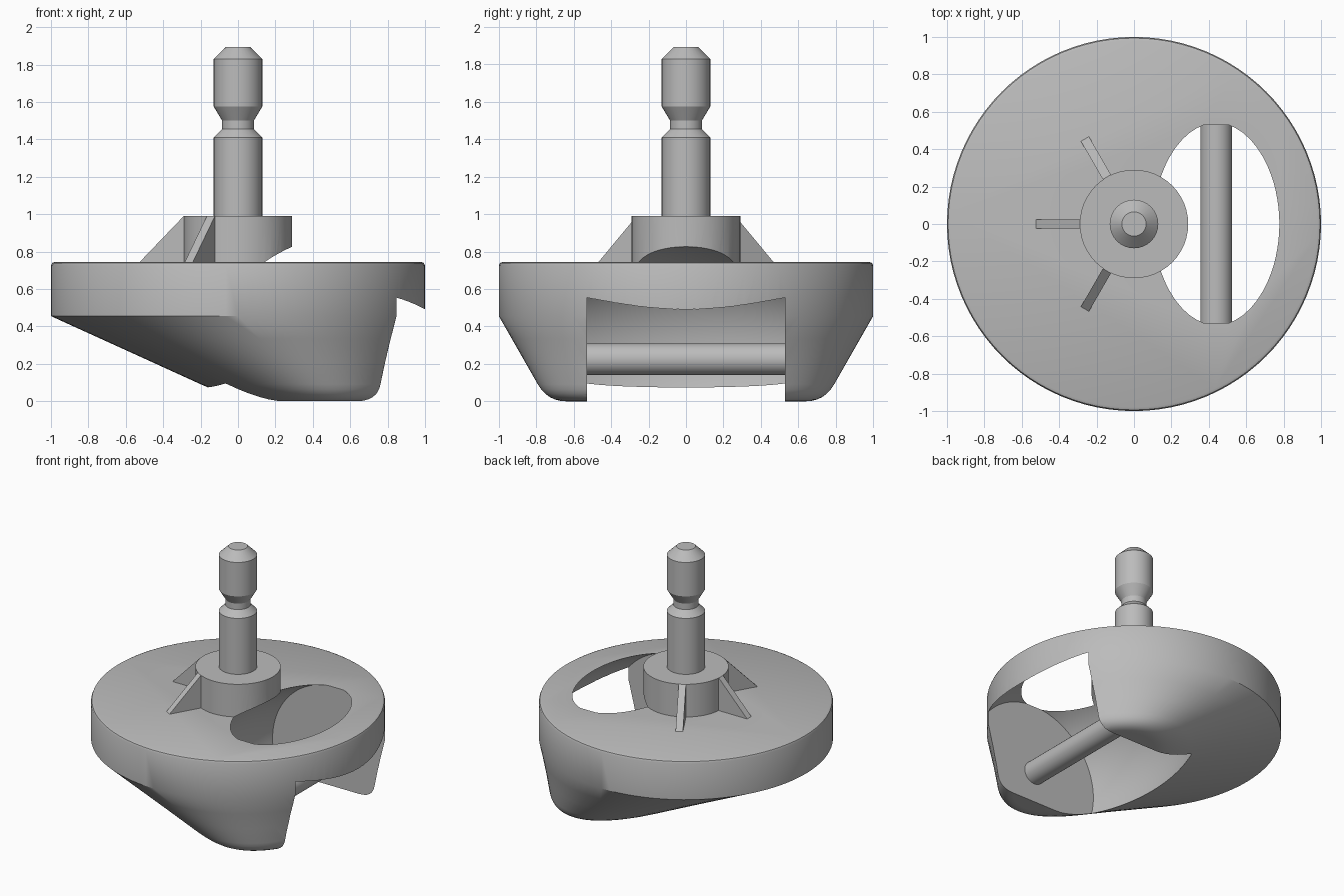
import bpy, bmesh
from math import sin, cos, pi, radians, sqrt
from mathutils import Matrix, Vector

cube = bpy.data.objects.get("Cube")
if cube:
    bpy.data.objects.remove(cube, do_unlink=True)

grey = bpy.data.materials.new("plain grey")
grey.use_nodes = True
GREY = (0.5, 0.5, 0.5, 1)
grey.diffuse_color = GREY
grey.node_tree.nodes["Principled BSDF"].inputs["Base Color"].default_value = GREY


def finish(bm, name):
    bmesh.ops.recalc_face_normals(bm, faces=bm.faces)
    mesh = bpy.data.meshes.new(name)
    bm.to_mesh(mesh)
    bm.free()
    mesh.materials.append(grey)
    obj = bpy.data.objects.new(name, mesh)
    bpy.context.collection.objects.link(obj)
    return obj


def loft(name, rings, matrix=Matrix()):
    """Skin a stack of equal-length point rings and cap both ends."""
    bm = bmesh.new()
    loops = [[bm.verts.new(matrix @ Vector(p)) for p in ring] for ring in rings]
    n = len(loops[0])
    for a, b in zip(loops, loops[1:]):
        for i in range(n):
            j = (i + 1) % n
            bm.faces.new((a[i], a[j], b[j], b[i]))
    bm.faces.new(loops[0])
    bm.faces.new(loops[-1])
    return finish(bm, name)


def ellipse(cx, a, b, z, n):
    return [(cx + a * cos(2 * pi * i / n), b * sin(2 * pi * i / n), z) for i in range(n)]


def turned(name, profile, n, matrix=Matrix()):
    return loft(name, [ellipse(0, r, r, z, n) for r, z in profile], matrix)


def shade(obj, angle=30):
    bpy.ops.object.select_all(action="DESELECT")
    obj.select_set(True)
    bpy.context.view_layer.objects.active = obj
    bpy.ops.object.shade_smooth_by_angle(angle=radians(angle))


def cut(obj, cutter):
    mod = obj.modifiers.new("Cut", "BOOLEAN")
    mod.operation, mod.solver, mod.object = "DIFFERENCE", "EXACT", cutter
    bpy.context.view_layer.objects.active = obj
    bpy.ops.object.modifier_apply(modifier=mod.name)


AXLE_X, AXLE_Z, SLOT = 0.44, 0.225, 0.53
RIM_Z, TOP_Z, HUB_Z = 0.455, 0.745, 0.99
SIDES = 96

# Body: round rim tapering to an offset oval foot with a rounded edge
rim = ellipse(0, 1, 1, RIM_Z, SIDES)
foot = ellipse(AXLE_X, 0.44, 0.74, 0, SIDES)
inner = ellipse(AXLE_X, 0.34, 0.64, 0, SIDES)
mix = lambda p, q, t: Vector(p).lerp(Vector(q), t)
wall = [mix(p, q, 0.8) for p, q in zip(rim, foot)]
rings = [ellipse(0, 0.98, 0.98, TOP_Z, SIDES),
         ellipse(0, 0.994, 0.994, TOP_Z - 0.006, SIDES),
         ellipse(0, 1, 1, TOP_Z - 0.02, SIDES), rim]
rings += [[mix(p, q, t) for p, q in zip(rim, wall)] for t in (0.33, 0.67)]
for k in range(7):
    t = k / 6
    rings.append([mix(mix(w, f, t), mix(f, i, t), t) for w, f, i in zip(wall, foot, inner)])
body = loft("body", rings)

# Hub on the top face
hub = turned("hub", [(0.29, TOP_Z - 0.01), (0.29, HUB_Z)], 48)

# Barrel-shaped wheel recess around the axle, cut from body and hub
along_y = Matrix.Translation((AXLE_X, 0, AXLE_Z)) @ Matrix.Rotation(pi / 2, 4, "X")
bulge, chord = 0.096, SLOT
arc = (chord ** 2 + bulge ** 2) / (2 * bulge)
barrel = []
for k in range(-12, 13):
    y = chord * k / 12
    barrel.append((0.62 - arc + sqrt(arc ** 2 - y ** 2), y))
recess = turned("recess_cutter", barrel, SIDES, along_y)
recess.hide_render = True
for part in (body, hub):
    cut(part, recess)
    shade(part)
bpy.data.objects.remove(recess, do_unlink=True)

# Axle across the recess
shade(turned("axle", [(0.085, -SLOT - 0.02), (0.085, SLOT + 0.02)], 32, along_y))

# Stem with a locking groove
stem = [(0.13, HUB_Z - 0.02), (0.13, 1.41), (0.085, 1.455), (0.085, 1.5),
        (0.13, 1.575), (0.13, 1.83), (0.065, 1.893)]
shade(turned("stem", stem, 32))

# Three triangular braces behind the hub
for k, angle in enumerate((120, 180, 240)):
    outline = [(0.26, TOP_Z - 0.01), (0.525, TOP_Z - 0.01), (0.525, TOP_Z), (0.29, HUB_Z), (0.26, HUB_Z)]
    sides = [[(r, y, z) for r, z in outline] for y in (-0.025, 0.025)]
    loft(f"brace_{k + 1}", sides, Matrix.Rotation(radians(angle), 4, "Z"))
